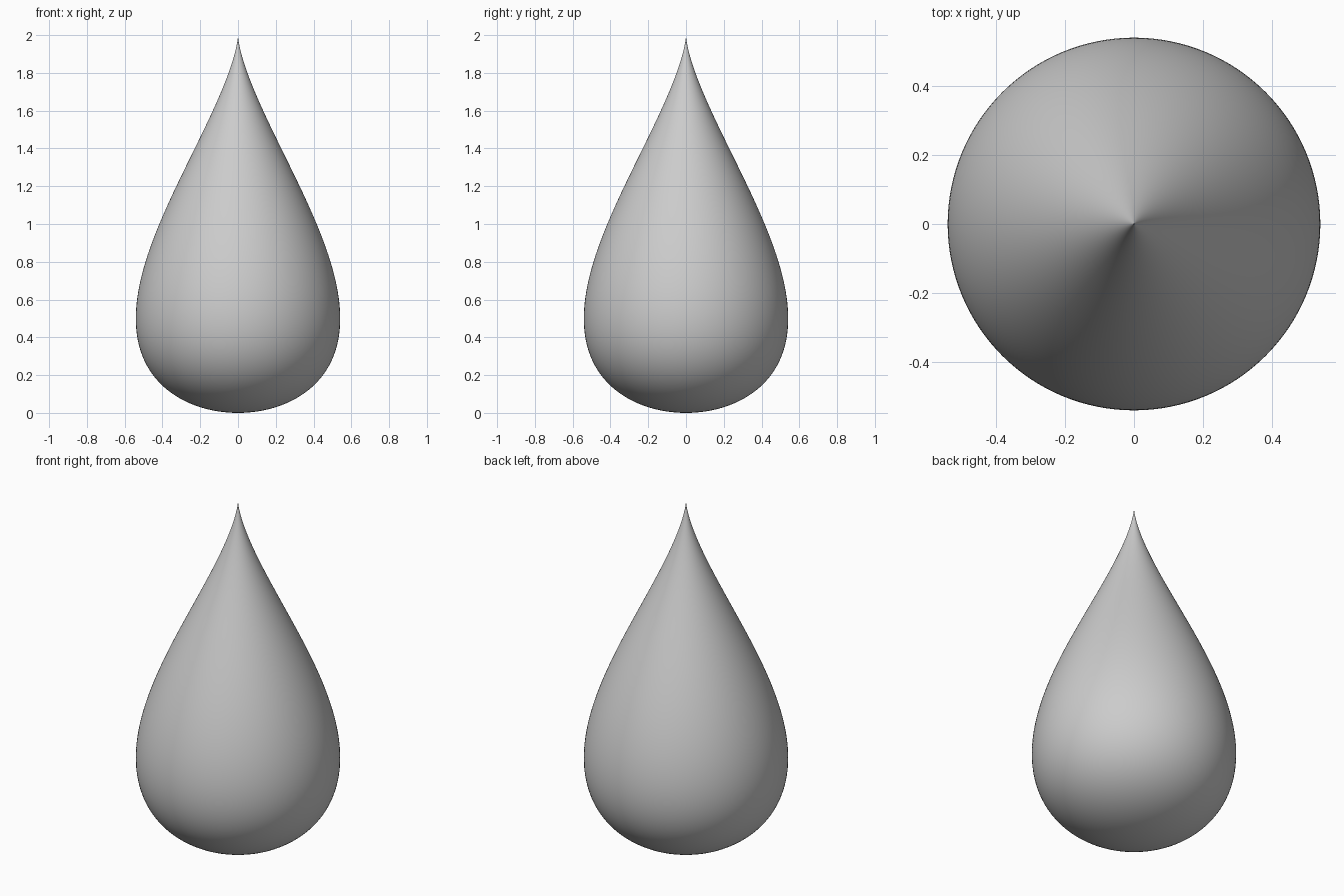
import bpy, bmesh
from math import sin, cos, pi

if "Cube" in bpy.data.objects:
    bpy.data.objects.remove(bpy.data.objects["Cube"])

RINGS, SIDES, WIDTH = 96, 128, 0.833

# Teardrop profile, revolved around z
bm = bmesh.new()
bottom = bm.verts.new((0, 0, 0))
tip = bm.verts.new((0, 0, 2))
rings = []
for i in range(1, RINGS):
    t = pi * (1 - i / RINGS)
    r = WIDTH * sin(t) * sin(t / 2) ** 2
    z = 1 + cos(t)
    rings.append([bm.verts.new((r * cos(2 * pi * k / SIDES),
                                r * sin(2 * pi * k / SIDES), z))
                  for k in range(SIDES)])

# Skin between rings and close both ends
for k in range(SIDES):
    n = (k + 1) % SIDES
    bm.faces.new((bottom, rings[0][n], rings[0][k]))
    bm.faces.new((tip, rings[-1][k], rings[-1][n]))
    for a, b in zip(rings, rings[1:]):
        bm.faces.new((a[k], a[n], b[n], b[k]))
for f in bm.faces:
    f.smooth = True

mesh = bpy.data.meshes.new("teardrop")
bm.to_mesh(mesh)
bm.free()
bpy.context.collection.objects.link(bpy.data.objects.new("teardrop", mesh))
